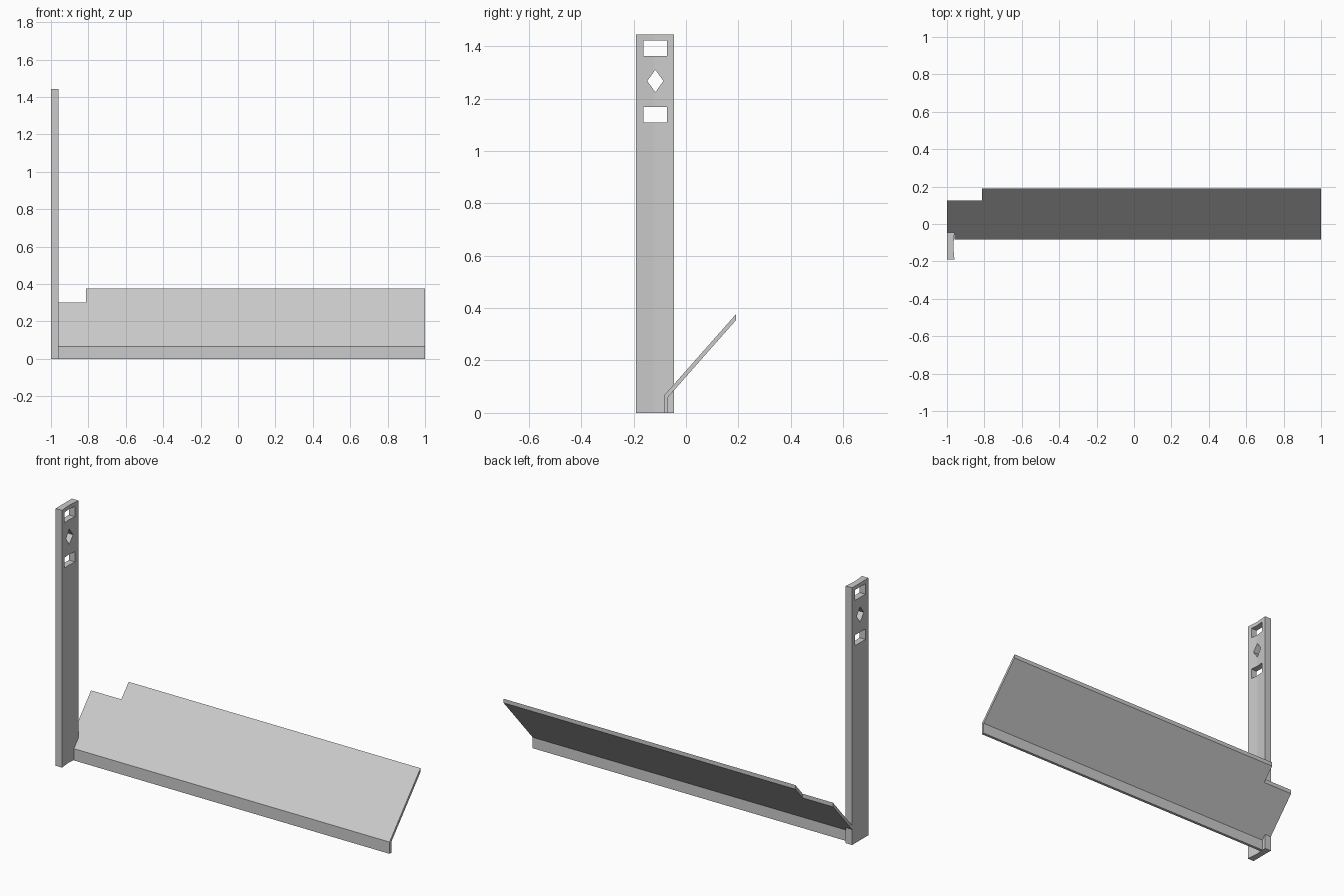
import bpy, bmesh

if "Cube" in bpy.data.objects:
    bpy.data.objects.remove(bpy.data.objects["Cube"])

grey = bpy.data.materials.new("light grey")
grey.diffuse_color = (0.6, 0.6, 0.6, 1)
grey.use_nodes = True
grey.node_tree.nodes["Principled BSDF"].inputs["Base Color"].default_value = grey.diffuse_color


def prism(name, outline, axis, lo, hi):
    """Extrude a 2D outline along x (outline in y, z) or z (outline in x, y)."""
    place = {"x": lambda p, t: (t, p[0], p[1]), "z": lambda p, t: (p[0], p[1], t)}[axis]
    bm = bmesh.new()
    face = bm.faces.new([bm.verts.new(place(p, lo)) for p in outline])
    ext = bmesh.ops.extrude_face_region(bm, geom=[face])
    shift = (hi - lo, 0, 0) if axis == "x" else (0, 0, hi - lo)
    bmesh.ops.translate(bm, vec=shift,
                        verts=[v for v in ext["geom"] if isinstance(v, bmesh.types.BMVert)])
    bmesh.ops.recalc_face_normals(bm, faces=bm.faces)
    mesh = bpy.data.meshes.new(name)
    bm.to_mesh(mesh)
    bm.free()
    mesh.materials.append(grey)
    obj = bpy.data.objects.new(name, mesh)
    bpy.context.collection.objects.link(obj)
    return obj


def rect(a0, b0, a1, b1):
    return [(a0, b0), (a1, b0), (a1, b1), (a0, b1)]


def cut(obj, cutter):
    """Subtract a cutter, then remove it."""
    mod = obj.modifiers.new("cut", "BOOLEAN")
    mod.operation, mod.solver, mod.object = "DIFFERENCE", "EXACT", cutter
    bpy.context.view_layer.objects.active = obj
    bpy.ops.object.modifier_apply(modifier=mod.name)
    bpy.data.objects.remove(cutter)


# Upright post with a shallow groove down its inner face
post = prism("upright_post",
             [(-1, -0.19), (-0.96, -0.19), (-0.966, -0.125), (-0.966, -0.118),
              (-0.96, -0.045), (-1, -0.045)], "z", 0, 1.444)

# Two slots and a diamond hole through the post
cy, cz = -0.117, 1.267
holes = [rect(-0.163, 1.363, -0.072, 1.422),
         rect(-0.163, 1.109, -0.072, 1.168),
         [(cy - 0.031, cz), (cy, cz - 0.043), (cy + 0.031, cz), (cy, cz + 0.043)]]
for outline in holes:
    cut(post, prism("hole_cutter", outline, "x", -1.1, -0.9))

# Sloping panel with a vertical front lip
panel = prism("sloping_panel",
              [(-0.084, 0), (-0.068, 0), (-0.068, 0.061), (0.19, 0.353),
               (0.19, 0.376), (-0.084, 0.066)], "x", -1, 1)

# Clearance around the post, and the stepped back corner
cut(panel, prism("post_clearance", rect(-1.1, -0.3, -0.96, -0.045), "z", -0.1, 0.6))
cut(panel, prism("corner_notch", rect(-1.1, 0.125, -0.812, 0.3), "z", -0.1, 0.6))
